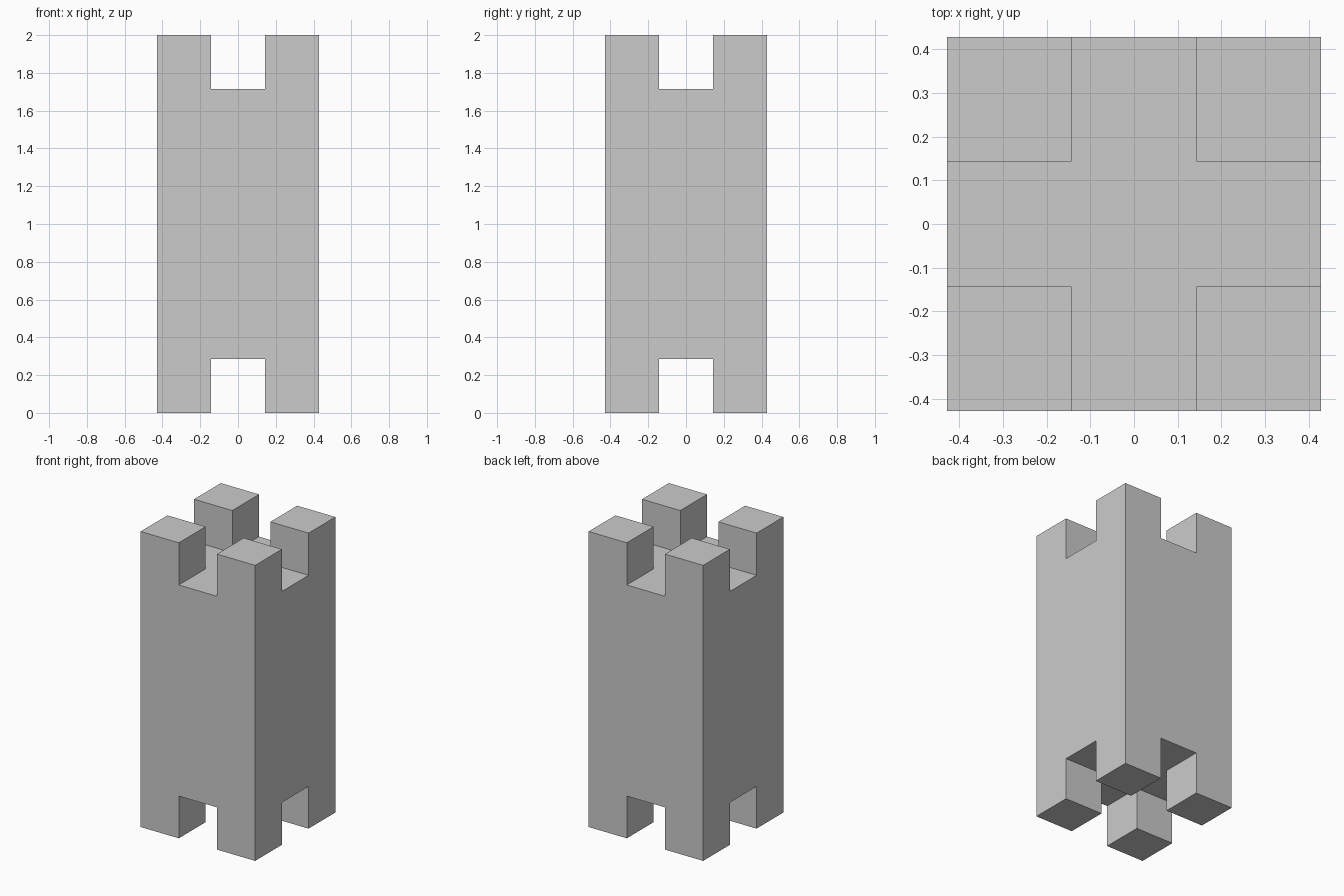
import bpy, bmesh, math
from mathutils import Matrix, Vector

if "Cube" in bpy.data.objects:
    bpy.data.objects.remove(bpy.data.objects["Cube"])

U = 2 / 7            # module: the tower is 3 x 3 x 7 modules

bm = bmesh.new()

# Main block, 3 x 3 x 5 modules, centred at half height
bmesh.ops.create_cube(bm, size=1, matrix=Matrix.Translation((0, 0, 1))
                      @ Matrix.Diagonal((3 * U, 3 * U, 5 * U, 1)))

# Cut into a 3 x 3 grid so the corners can be pulled out
for axis in (Vector((1, 0, 0)), Vector((0, 1, 0))):
    for side in (-1, 1):
        bmesh.ops.bisect_plane(bm, geom=bm.verts[:] + bm.edges[:] + bm.faces[:],
                               plane_co=axis * side * U / 2, plane_no=axis)
bm.normal_update()

# Battlements on top and feet below: extrude the four corner cells at each end
corners = []
for f in bm.faces:
    c = f.calc_center_median()
    if abs(f.normal.z) > 0.9 and abs(c.x) > U / 2 and abs(c.y) > U / 2:
        corners.append(f)
for f in bmesh.ops.extrude_discrete_faces(bm, faces=corners)["faces"]:
    up = 1 if f.calc_center_median().z > 1 else -1
    bmesh.ops.translate(bm, verts=f.verts[:], vec=(0, 0, up * U))

# Merge coplanar faces into clean flat walls
bmesh.ops.recalc_face_normals(bm, faces=bm.faces[:])
bmesh.ops.dissolve_limit(bm, angle_limit=math.radians(1),
                         verts=bm.verts[:], edges=bm.edges[:])

mesh = bpy.data.meshes.new("tower")
bm.to_mesh(mesh)
bm.free()
bpy.context.collection.objects.link(bpy.data.objects.new("tower", mesh))
